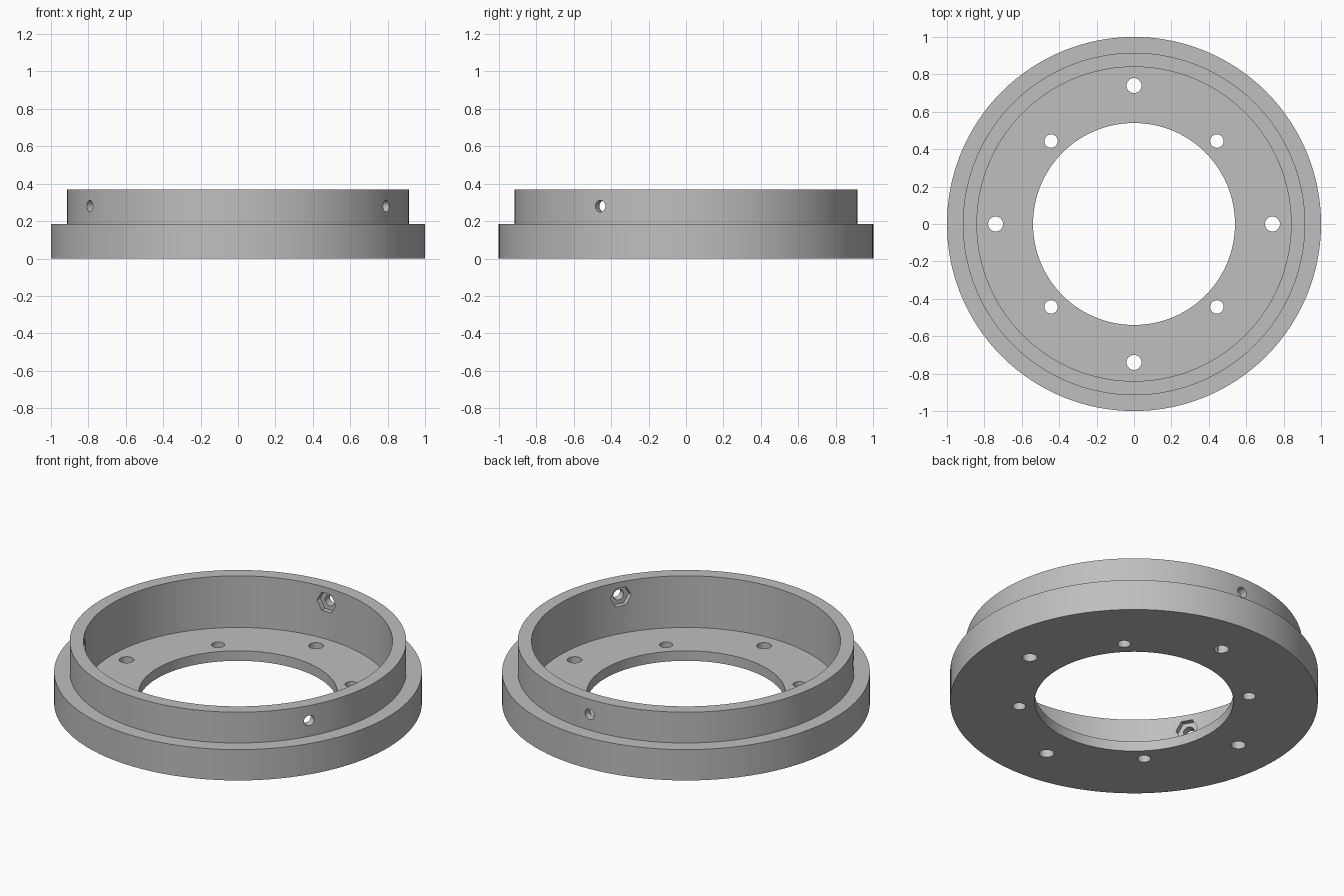
import bpy
import bmesh
from math import cos, sin, pi, radians
from mathutils import Matrix, Vector

cube = bpy.data.objects.get("Cube")
if cube:
    bpy.data.objects.remove(cube, do_unlink=True)

SEGMENTS = 128
FLOOR, STEP, TOP = 0.06, 0.185, 0.37
BORE, WALL_IN, WALL_OUT = 0.54, 0.84, 0.915
SCREW_Z = 0.28

grey = bpy.data.materials.new("plain grey")
grey.use_nodes = True
colour = (0.52, 0.52, 0.52, 1)
grey.diffuse_color = colour
grey.node_tree.nodes["Principled BSDF"].inputs["Base Color"].default_value = colour


def add_object(name, bm):
    mesh = bpy.data.meshes.new(name)
    bmesh.ops.recalc_face_normals(bm, faces=bm.faces)
    bm.to_mesh(mesh)
    bm.free()
    mesh.materials.append(grey)
    obj = bpy.data.objects.new(name, mesh)
    bpy.context.collection.objects.link(obj)
    return obj


def lathe(name, profile):
    """Turn a closed (radius, z) profile round the z axis."""
    bm = bmesh.new()
    rings = []
    for i in range(SEGMENTS):
        a = 2 * pi * i / SEGMENTS
        rings.append([bm.verts.new((r * cos(a), r * sin(a), z)) for r, z in profile])
    n = len(profile)
    for i in range(SEGMENTS):
        here, there = rings[i], rings[(i + 1) % SEGMENTS]
        for j in range(n):
            k = (j + 1) % n
            bm.faces.new((here[j], there[j], there[k], here[k]))
    return add_object(name, bm)


def add_prism(bm, sides, radius, length, matrix):
    bmesh.ops.create_cone(bm, cap_ends=True, segments=sides, radius1=radius,
                          radius2=radius, depth=length, matrix=matrix)


def radial(angle, distance):
    """Matrix that lays a prism along the radius at the screw height."""
    spot = Vector((distance * cos(angle), distance * sin(angle), SCREW_Z))
    return Matrix.Translation(spot) @ Matrix.Rotation(angle, 4, "Z") @ Matrix.Rotation(pi / 2, 4, "Y")


def cut(target, name, bm):
    cutter = add_object(name, bm)
    cutter.hide_render = True
    mod = target.modifiers.new(name, "BOOLEAN")
    mod.operation = "DIFFERENCE"
    mod.solver = "EXACT"
    mod.object = cutter
    bpy.ops.object.select_all(action="DESELECT")
    bpy.context.view_layer.objects.active = target
    target.select_set(True)
    bpy.ops.object.modifier_apply(modifier=mod.name)
    bpy.data.objects.remove(cutter, do_unlink=True)


# Stepped flange ring with an open floor
ring = lathe("stepped_flange_ring", [
    (BORE, 0), (1, 0), (1, STEP), (WALL_OUT, STEP),
    (WALL_OUT, TOP), (WALL_IN, TOP), (WALL_IN, FLOOR), (BORE, FLOOR)])

# Two sets of four bolt holes through the floor
bolts = bmesh.new()
for i in range(8):
    a = i * pi / 4
    distance, radius = ((0.74, 0.04), (0.627, 0.036))[i % 2]
    add_prism(bolts, 32, radius, 0.3,
              Matrix.Translation((distance * cos(a), distance * sin(a), FLOOR / 2)))
cut(ring, "bolt_holes", bolts)

# Three radial screw holes, each with a hexagonal nut pocket inside the wall
screws, pockets = bmesh.new(), bmesh.new()
for degrees in (90, 210, 330):
    a = radians(degrees)
    add_prism(screws, 32, 0.031, 0.3, radial(a, 0.88))
    add_prism(pockets, 6, 0.063, 0.1, radial(a, WALL_IN - 0.02))
cut(ring, "screw_holes", screws)
cut(ring, "nut_pockets", pockets)

bpy.ops.object.shade_smooth_by_angle(angle=radians(30))
